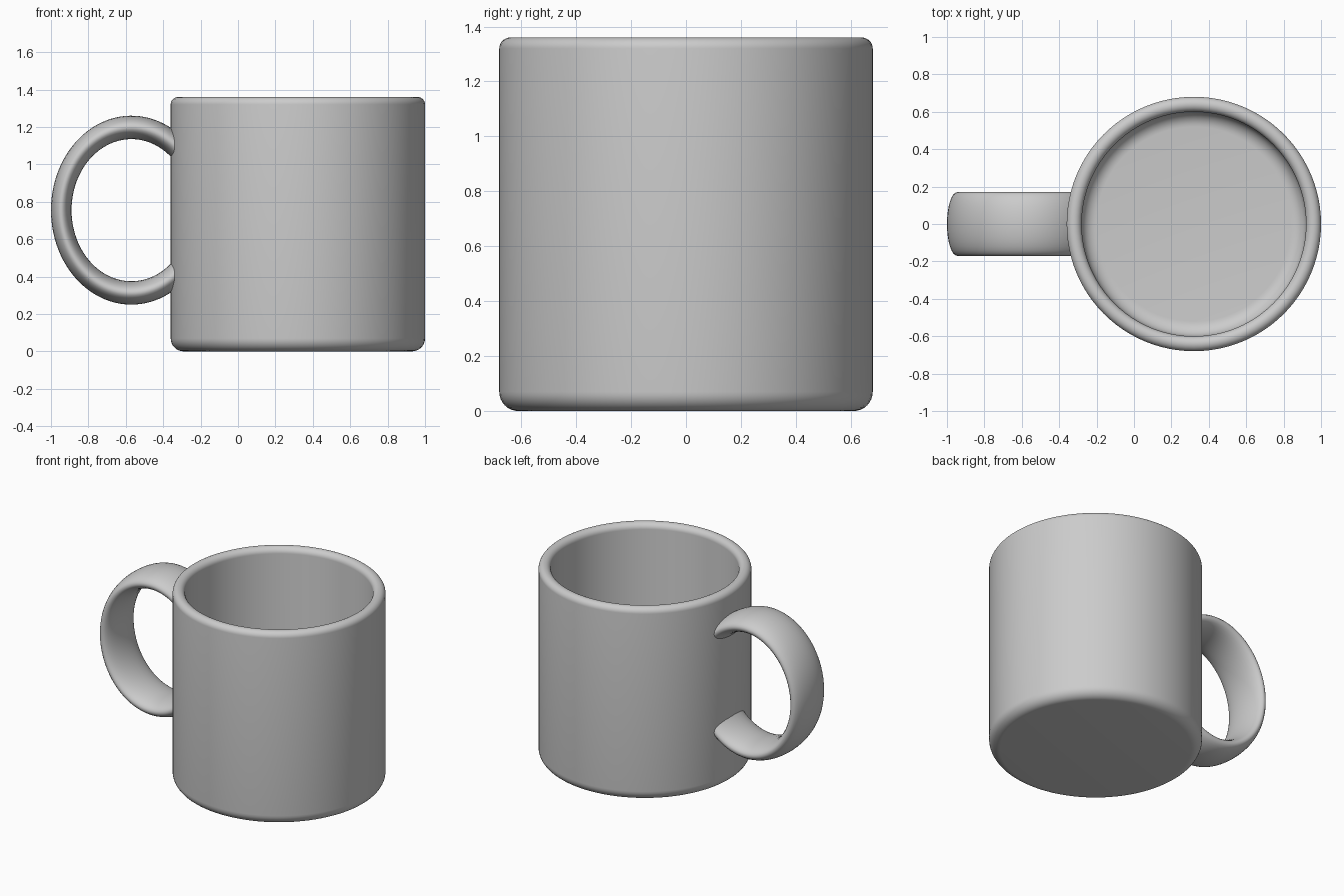
import bpy, bmesh
from math import sin, cos, acos, pi, radians

cube = bpy.data.objects.get("Cube")
if cube:
    bpy.data.objects.remove(cube, do_unlink=True)

RADIUS, HEIGHT, WALL = 0.68, 1.36, 0.08
CENTRE_X = 0.32

grey = bpy.data.materials.new("grey ceramic")
grey.use_nodes = True
colour = (0.6, 0.6, 0.6, 1)
grey.diffuse_color = colour
grey.node_tree.nodes["Principled BSDF"].inputs["Base Color"].default_value = colour


def finish(name, bm, location):
    bmesh.ops.recalc_face_normals(bm, faces=bm.faces)
    mesh = bpy.data.meshes.new(name)
    bm.to_mesh(mesh)
    bm.free()
    mesh.materials.append(grey)
    obj = bpy.data.objects.new(name, mesh)
    bpy.context.collection.objects.link(obj)
    obj.location = location
    bpy.ops.object.select_all(action="DESELECT")
    obj.select_set(True)
    bpy.context.view_layer.objects.active = obj
    bpy.ops.object.shade_smooth_by_angle(angle=radians(40))
    return obj


def arc(r, z, radius, start, end, steps=8):
    """Rounded corner of the profile, angles in degrees."""
    angles = [radians(start + (end - start) * i / steps) for i in range(steps + 1)]
    return [(r + radius * cos(a), z + radius * sin(a)) for a in angles]


# Cup: one closed profile, turned around its axis
foot, lip, floor, bowl = 0.07, WALL / 2, 0.08, 0.08
inner = RADIUS - WALL
profile = [(0, 0)]
profile += arc(RADIUS - foot, foot, foot, -90, 0)
profile += arc(RADIUS - lip, HEIGHT - lip, lip, 0, 180, 16)
profile += arc(inner - bowl, floor + bowl, bowl, 0, -90)
profile += [(0, floor)]

bm = bmesh.new()
verts = [bm.verts.new((r, 0, z)) for r, z in profile]
edges = [bm.edges.new(pair) for pair in zip(verts, verts[1:])]
bmesh.ops.spin(bm, geom=verts + edges, cent=(0, 0, 0), axis=(0, 0, 1),
               angle=2 * pi, steps=96, use_merge=False)
bmesh.ops.remove_doubles(bm, verts=bm.verts, dist=0.0002)
finish("cup", bm, (CENTRE_X, 0, 0))

# Handle: oval strap swept along an upright oval, ending inside the cup wall
RINGS, SIDES = 72, 32
END_X = 0.265
bm = bmesh.new()
grid = [[] for _ in range(RINGS + 1)]
for j in range(SIDES):
    s = 2 * pi * j / SIDES
    reach_x = 0.375 + 0.055 * cos(s)
    reach_z = 0.4425 + 0.0625 * cos(s)
    start = acos(END_X / reach_x)
    for i, ring in enumerate(grid):
        t = start + (2 * pi - 2 * start) * i / RINGS
        ring.append(bm.verts.new((reach_x * cos(t), 0.17 * sin(s), reach_z * sin(t))))
for a, b in zip(grid, grid[1:]):
    for j in range(SIDES):
        k = (j + 1) % SIDES
        bm.faces.new((a[j], a[k], b[k], b[j]))
bm.faces.new(grid[0])
bm.faces.new(grid[-1])
finish("handle", bm, (-0.57, 0, 0.755))
